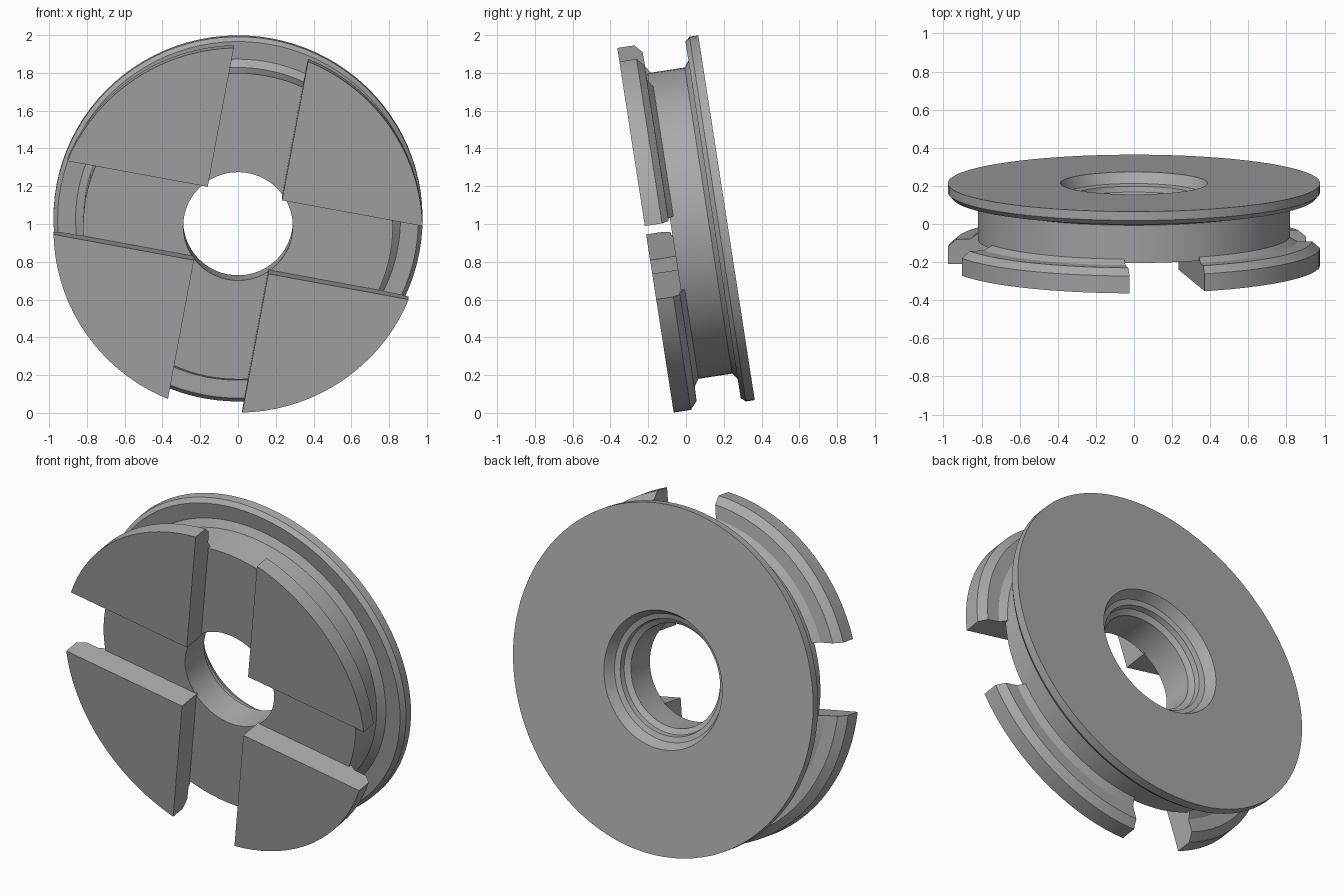
import bpy, bmesh, math
from mathutils import Matrix, Vector

cube = bpy.data.objects.get("Cube")
if cube:
    bpy.data.objects.remove(cube, do_unlink=True)

SEGMENTS = 96
R = 0.977            # outer radius of both rims
CORE = 0.82          # radius of the groove
HALF = 0.217         # half of the total thickness
FLOOR = -0.08        # slot floor, along the axis
SLOT = 0.2           # half width of the cross slots

# The axis points backwards and slightly up; the slots are turned a little
POSE = (Matrix.Translation((0, 0, 1))
        @ Matrix.Rotation(math.radians(-81.2), 4, 'X')
        @ Matrix.Rotation(math.radians(10.5), 4, 'Z'))

grey = bpy.data.materials.new("plain_grey")
grey.use_nodes = True
colour = (0.4, 0.4, 0.4, 1)
grey.diffuse_color = colour
grey.node_tree.nodes["Principled BSDF"].inputs["Base Color"].default_value = colour


def lathe(profile, closed):
    """Spin a (radius, axial) profile around the local z axis."""
    bm = bmesh.new()
    verts = [bm.verts.new((r, 0, a)) for r, a in profile]
    pairs = list(zip(verts, verts[1:]))
    if closed:
        pairs.append((verts[-1], verts[0]))
    edges = [bm.edges.new(p) for p in pairs]
    bmesh.ops.spin(bm, geom=verts + edges, cent=(0, 0, 0), axis=(0, 0, 1),
                   angle=math.tau, steps=SEGMENTS, use_duplicate=False)
    bmesh.ops.remove_doubles(bm, verts=bm.verts, dist=0.0001)
    return bm


def finish(bm, name, turn=0):
    bmesh.ops.recalc_face_normals(bm, faces=bm.faces)
    mesh = bpy.data.meshes.new(name)
    bm.to_mesh(mesh)
    bm.free()
    mesh.materials.append(grey)
    obj = bpy.data.objects.new(name, mesh)
    bpy.context.collection.objects.link(obj)
    obj.matrix_world = POSE @ Matrix.Rotation(turn, 4, 'Z')
    bpy.ops.object.select_all(action='DESELECT')
    obj.select_set(True)
    bpy.context.view_layer.objects.active = obj
    bpy.ops.object.shade_smooth_by_angle(angle=math.radians(20))


# Core with back flange and stepped bore
hub = [(0.29, FLOOR), (CORE, FLOOR), (CORE, 0.12), (0.86, 0.15),
       (0.955, 0.145), (R, 0.17), (R, HALF), (0.385, HALF),
       (0.355, 0.16), (0.325, 0.15), (0.32, 0.12), (0.29, 0.1)]
finish(lathe(hub, True), "spool_hub")

# Four front jaws: quarters of a rimmed disc, trimmed along the cross slots
jaw = [(0, -HALF), (R, -HALF), (R, -0.125), (0.935, -0.088),
       (0.86, -0.086), (CORE, -0.06), (0, FLOOR + 0.001)]
for i in range(4):
    bm = lathe(jaw, False)
    for normal in (Vector((1, 0, 0)), Vector((0, 1, 0))):
        cut = bmesh.ops.bisect_plane(
            bm, geom=bm.verts[:] + bm.edges[:] + bm.faces[:],
            plane_co=normal * SLOT, plane_no=normal, clear_inner=True)
        rim = [e for e in cut["geom_cut"] if isinstance(e, bmesh.types.BMEdge)]
        bmesh.ops.edgeloop_fill(bm, edges=rim)
    finish(bm, f"front_jaw_{i + 1}", i * math.pi / 2)
